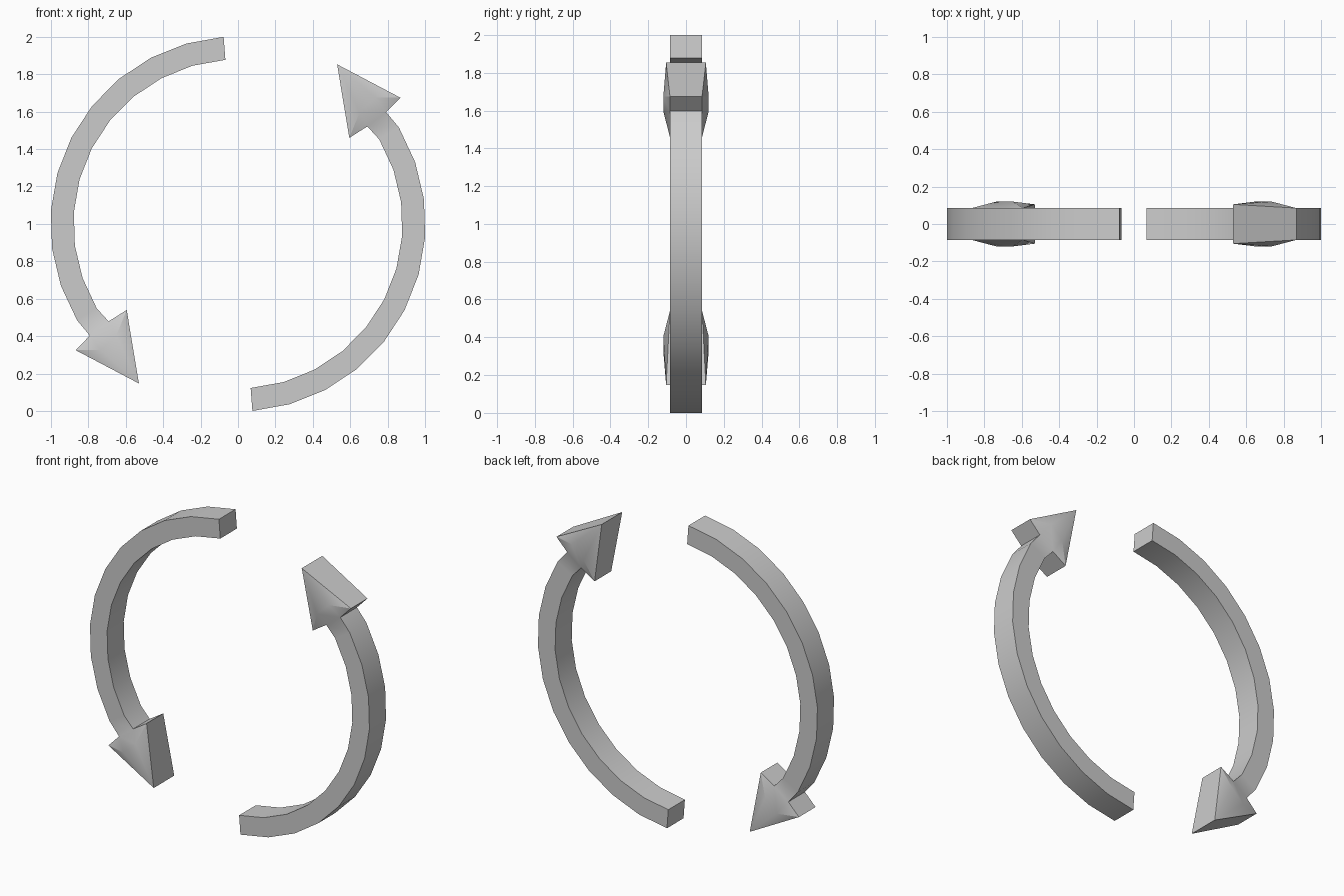
import bpy, bmesh, math

if "Cube" in bpy.data.objects:
    bpy.data.objects.remove(bpy.data.objects["Cube"])

R_OUT, R_IN, HALF = 1.003, 0.88, 0.085
START, STEP = 94.4, 11.65


def polar(r, deg):
    a = math.radians(deg)
    return (r * math.cos(a), r * math.sin(a))


def arrow(name, sign):
    """Curved band with a pointed head, sign -1 turns it half a turn."""
    bm = bmesh.new()

    def pair(p, half):
        # matching front and back vertices
        return [bm.verts.new((sign * p[0], s * half, 1 + sign * p[1])) for s in (-1, 1)]

    def skin(*pts):
        # same face on the front and on the back
        bm.faces.new([p[0] for p in pts])
        bm.faces.new([p[1] for p in reversed(pts)])

    def wall(p, q):
        bm.faces.new((p[0], p[1], q[1], q[0]))

    # curved band
    angles = [START + STEP * i for i in range(11)] + [217]
    outer = [pair(polar(R_OUT if a < 217 else 0.992, a), HALF) for a in angles]
    inner = [pair(polar(R_IN if a < 217 else 0.866, a), HALF) for a in angles]
    for i in range(len(angles) - 1):
        skin(outer[i], outer[i + 1], inner[i + 1], inner[i])
        wall(outer[i], outer[i + 1])
        wall(inner[i], inner[i + 1])
    wall(outer[0], inner[0])

    # arrow head with a raised middle
    b, c = outer[-1], inner[-1]
    a = pair((-0.868, -0.675), HALF)
    d = pair((-0.595, -0.46), HALF)
    tip = pair((-0.53, -0.853), 0.105)
    p = pair((-0.735, -0.675), 0.12)
    q = pair((-0.65, -0.595), 0.12)
    for f in ((a, b, p), (b, c, q, p), (c, d, q), (d, tip, q), (q, tip, p), (p, tip, a)):
        skin(*f)
    for e in ((a, b), (c, d), (d, tip), (tip, a)):
        wall(*e)

    bmesh.ops.recalc_face_normals(bm, faces=bm.faces)
    mesh = bpy.data.meshes.new(name)
    bm.to_mesh(mesh)
    bm.free()
    obj = bpy.data.objects.new(name, mesh)
    bpy.context.collection.objects.link(obj)
    bpy.ops.object.select_all(action='DESELECT')
    obj.select_set(True)
    bpy.context.view_layer.objects.active = obj
    bpy.ops.object.shade_smooth_by_angle(angle=math.radians(30))


arrow("left_arrow", 1)
arrow("right_arrow", -1)
